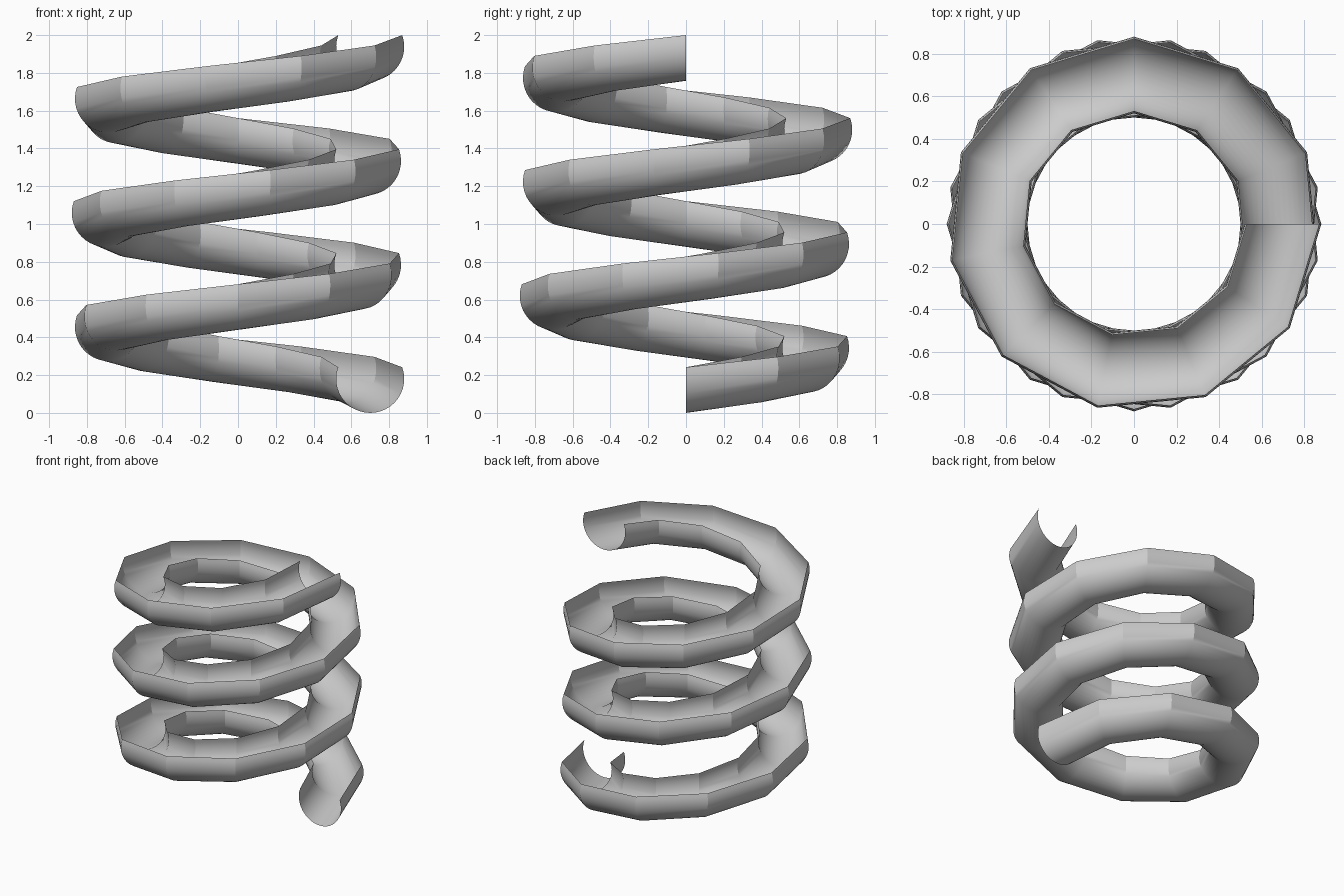
import bpy, bmesh, math

if "Cube" in bpy.data.objects:
    bpy.data.objects.remove(bpy.data.objects["Cube"])

STEPS, TURNS = 32, 3           # segments over the whole helix
MID, R = 0.70, 0.18            # helix radius, gutter radius
OVER = math.radians(20)        # how far the lips curl past a half circle
ARC = 24
RISE = 2.0 - R * (1 + math.sin(OVER))

# gutter cross-section, open at the top
profile = []
for i in range(ARC + 1):
    a = math.pi - OVER + (math.pi + 2 * OVER) * i / ARC
    profile.append((MID + R * math.cos(a), R + R * math.sin(a)))

# sweep the section up a helix
bm = bmesh.new()
rings = []
for s in range(STEPS + 1):
    t = s / STEPS
    a = t * TURNS * 2 * math.pi
    rings.append([bm.verts.new((r * math.cos(a), r * math.sin(a), z + RISE * t))
                  for r, z in profile])
for lo, hi in zip(rings, rings[1:]):
    for i in range(ARC):
        bm.faces.new((lo[i], lo[i + 1], hi[i + 1], hi[i]))

# outer side of the gutter faces outward
bm.faces.ensure_lookup_table()
bm.normal_update()
if bm.faces[ARC // 2].normal.z > 0:
    bmesh.ops.reverse_faces(bm, faces=bm.faces[:])

mesh = bpy.data.meshes.new("spiral_chute")
bm.to_mesh(mesh)
bm.free()
chute = bpy.data.objects.new("spiral_chute", mesh)
bpy.context.collection.objects.link(chute)
bpy.context.view_layer.objects.active = chute
chute.select_set(True)
bpy.ops.object.shade_smooth_by_angle(angle=math.radians(30))
